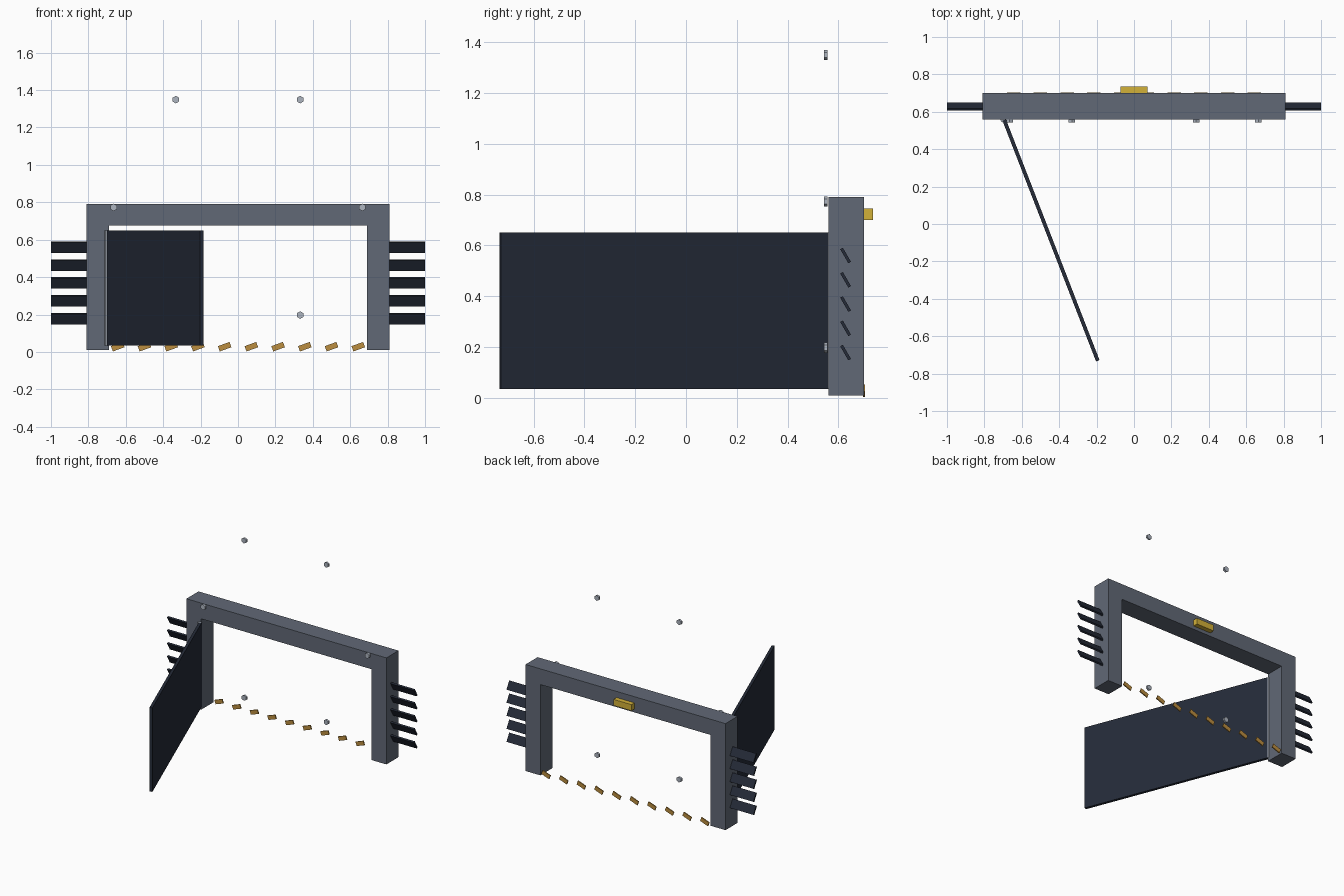
import bpy, math
from mathutils import Vector

if "Cube" in bpy.data.objects:
    bpy.data.objects.remove(bpy.data.objects["Cube"])


def material(name, rgb):
    m = bpy.data.materials.new(name)
    m.diffuse_color = (*rgb, 1)
    m.use_nodes = True
    m.node_tree.nodes["Principled BSDF"].inputs["Base Color"].default_value = m.diffuse_color
    return m


STEEL = material("steel", (0.12, 0.14, 0.18))
DARK = material("dark_panel", (0.018, 0.024, 0.04))
BRIGHT = material("bright_metal", (0.42, 0.46, 0.53))
YELLOW = material("yellow", (0.65, 0.44, 0.04))
AMBER = material("amber", (0.5, 0.27, 0.05))


def finish(name, mat, size=None):
    ob = bpy.context.object
    ob.name = ob.data.name = name
    if size:
        ob.scale = size
        bpy.ops.object.transform_apply(location=False, rotation=False, scale=True)
    ob.data.materials.append(mat)
    return ob


def box(name, centre, size, mat, rot=(0, 0, 0)):
    bpy.ops.mesh.primitive_cube_add(size=1, location=centre, rotation=rot)
    return finish(name, mat, size)


def cylinder(name, centre, radius, depth, sides, mat, rot=(0, 0, 0)):
    bpy.ops.mesh.primitive_cylinder_add(vertices=sides, radius=radius, depth=depth,
                                        location=centre, rotation=rot)
    return finish(name, mat)


# Doorway frame: two posts and a top beam
FRAME_Y = 0.63
for side, s in (("left", -1), ("right", 1)):
    box(f"{side}_post", (s * 0.75, FRAME_Y, 0.3425), (0.12, 0.14, 0.665), STEEL)
    # Tilted cooling slats outside each post
    for i in range(5):
        box(f"{side}_slat_{i + 1}", (s * 0.9, 0.628, 0.178 + 0.0955 * i),
            (0.2, 0.012, 0.064), DARK, (math.radians(30), 0, 0))
box("top_beam", (0, FRAME_Y, 0.7325), (1.62, 0.14, 0.115), STEEL)

# Warning lamp on the back of the beam
box("warning_lamp", (0, 0.715, 0.7225), (0.145, 0.04, 0.045), YELLOW)

# Slanted threshold stripes
for i in range(10):
    box(f"threshold_stripe_{i + 1}", (-0.643 + 0.1429 * i, 0.7, 0.028),
        (0.066, 0.008, 0.03), AMBER, (0, math.radians(-20), 0))

# Open door swinging forward on a hinge pin
HINGE = Vector((-0.694, 0.556, 0.3425))
SWING, LENGTH = -1.2, 1.381
along = Vector((math.cos(SWING), math.sin(SWING), 0))
box("door", HINGE + along * LENGTH / 2, (LENGTH, 0.02, 0.615), DARK, (0, 0, SWING))
cylinder("hinge_pin", (-0.699, 0.557, 0.3425), 0.015, 0.615, 8, BRIGHT)

# Ring of six hexagonal bolts around the beam
for i in range(6):
    a = i * math.pi / 3
    cylinder(f"bolt_{i + 1}", (0.665 * math.cos(a), 0.55, 0.773 + 0.665 * math.sin(a)),
             0.02, 0.015, 6, BRIGHT, (math.pi / 2, 0, 0))
